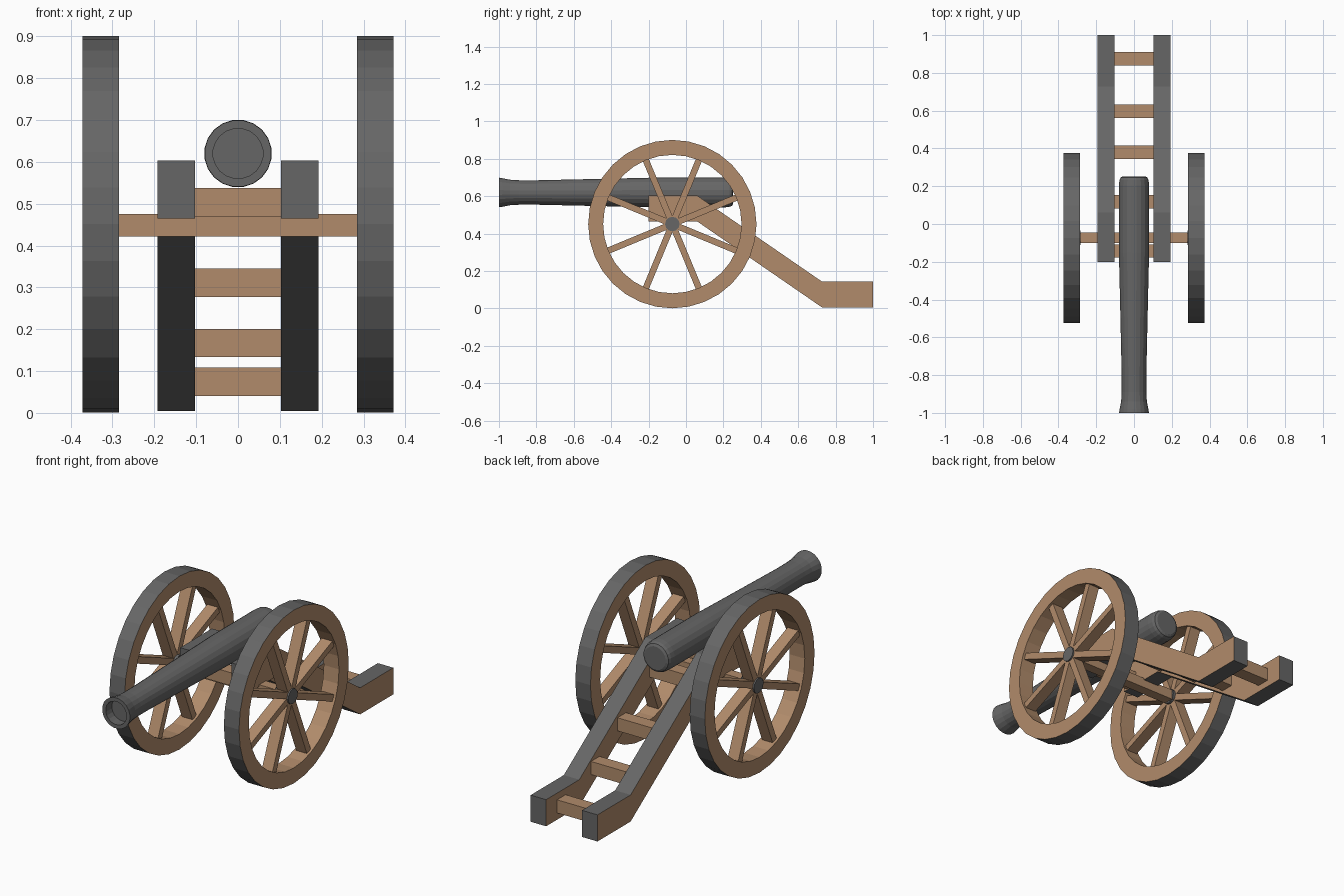
import bpy, bmesh, math
from mathutils import Matrix, Vector

if "Cube" in bpy.data.objects:
    bpy.data.objects.remove(bpy.data.objects["Cube"])


def material(name, rgb):
    m = bpy.data.materials.new(name)
    m.diffuse_color = (*rgb, 1)
    m.use_nodes = True
    m.node_tree.nodes["Principled BSDF"].inputs["Base Color"].default_value = m.diffuse_color
    return m


WOOD = material("wood", (0.44, 0.26, 0.147))
IRON = material("dark_iron", (0.133, 0.133, 0.133))


def finish(name, bm, mats, rule=None):
    """Turn a bmesh into an object; rule(face) picks the material slot."""
    bmesh.ops.recalc_face_normals(bm, faces=bm.faces)
    bm.normal_update()
    for f in bm.faces:
        f.material_index = rule(f) if rule else 0
    me = bpy.data.meshes.new(name)
    bm.to_mesh(me)
    bm.free()
    for m in mats:
        me.materials.append(m)
    ob = bpy.data.objects.new(name, me)
    bpy.context.collection.objects.link(ob)
    return ob


def add_box(bm, lo, hi, rot=Matrix()):
    lo, hi = Vector(lo), Vector(hi)
    size = Matrix.Diagonal((*(hi - lo), 1))
    bmesh.ops.create_cube(bm, size=1, matrix=rot @ Matrix.Translation((lo + hi) / 2) @ size)


def lathe(bm, profile, n, axis, closed=False, phase=0.0):
    """Spin (radius, along) points about the x or y axis."""
    rings = []
    for r, a in profile:
        ring = []
        for i in range(n):
            t = math.tau * (i + phase) / n
            u, v = r * math.cos(t), r * math.sin(t)
            ring.append(bm.verts.new((u, a, v) if axis == 'y' else (a, u, v)))
        rings.append(ring)
    pairs = list(zip(rings, rings[1:]))
    if closed:
        pairs.append((rings[-1], rings[0]))
    else:
        bm.faces.new(rings[0])
        bm.faces.new(rings[-1])
    for p, q in pairs:
        for i in range(n):
            j = (i + 1) % n
            bm.faces.new((p[i], p[j], q[j], q[i]))


WY, WZ, R, RI = -0.073, 0.451, 0.45, 0.37   # wheel centre and radii
X0, X1 = 0.285, 0.372                       # wheel inner and outer side

for side, s in (("left", -1), ("right", 1)):
    # Wheel rim: wooden with an iron tread
    bm = bmesh.new()
    lathe(bm, [(R, X0 * s), (R, X1 * s), (RI, X1 * s), (RI, X0 * s)], 32, 'x', True)
    tread = lambda f: int(abs(f.normal.x) < 0.5
                          and f.calc_center_median().yz.length > (R + RI) / 2)
    finish(side + "_wheel_rim", bm, [WOOD, IRON], tread).location = (0, WY, WZ)

    # Eight spokes
    bm = bmesh.new()
    xa, xb = sorted((0.298 * s, 0.359 * s))
    for k in range(8):
        rot = Matrix.Rotation(math.radians(22.5 + 45 * k), 4, 'X')
        add_box(bm, (xa, -0.017, 0.02), (xb, 0.017, RI + 0.01), rot)
    finish(side + "_wheel_spokes", bm, [WOOD]).location = (0, WY, WZ)

    # Iron hub
    bm = bmesh.new()
    lathe(bm, [(0.039, 0.284 * s), (0.039, 0.367 * s)], 12, 'x')
    finish(side + "_wheel_hub", bm, [IRON]).location = (0, WY, WZ)

    # Carriage cheek: bent beam, wooden sides with iron edges
    bm = bmesh.new()
    outline = [(-0.2, 0.603), (0.06, 0.603), (0.728, 0.143), (1, 0.143),
               (1, 0.005), (0.728, 0.005), (0.06, 0.465), (-0.2, 0.465)]
    a = [bm.verts.new((0.103 * s, y, z)) for y, z in outline]
    b = [bm.verts.new((0.192 * s, y, z)) for y, z in outline]
    bm.faces.new(a)
    bm.faces.new(b)
    for i in range(8):
        j = (i + 1) % 8
        bm.faces.new((a[i], a[j], b[j], b[i]))
    finish(side + "_cheek", bm, [WOOD, IRON], lambda f: int(abs(f.normal.x) < 0.5))

# Axle beam
bm = bmesh.new()
add_box(bm, (-0.29, -0.1, 0.422), (0.29, -0.046, 0.475))
finish("axle", bm, [WOOD])

# Cross rungs between the cheeks
bm = bmesh.new()
for y, z in ((-0.143, 0.504), (0.118, 0.49), (0.38, 0.311), (0.597, 0.167), (0.875, 0.074)):
    add_box(bm, (-0.104, y - 0.035, z - 0.034), (0.104, y + 0.035, z + 0.034))
finish("cross_rungs", bm, [WOOD])

# Barrel with flared muzzle, shallow bore and rounded breech
bm = bmesh.new()
lathe(bm, [(0.06, -0.95), (0.06, -1.0), (0.08, -1.0), (0.077, -0.98), (0.069, -0.94),
           (0.066, -0.89), (0.066, -0.8), (0.075, -0.4), (0.081, -0.15), (0.081, 0.205),
           (0.078, 0.232), (0.072, 0.246), (0.06, 0.252)], 20, 'y', phase=0.5)
finish("barrel", bm, [IRON]).location = (0, 0, 0.62)
